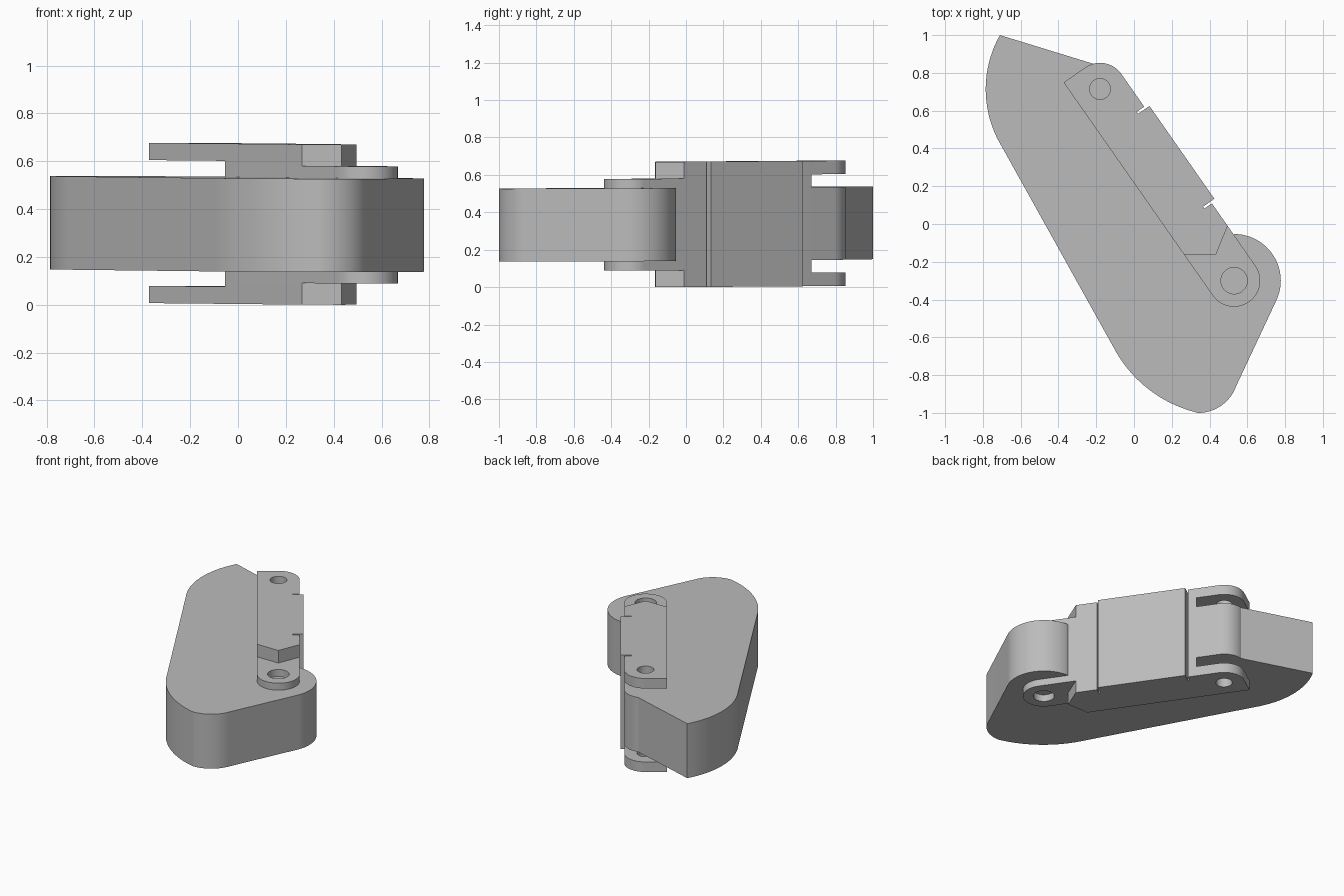
import bpy, bmesh, math
from mathutils import Vector

cube = bpy.data.objects.get("Cube")
if cube:
    bpy.data.objects.remove(cube, do_unlink=True)

grey = bpy.data.materials.new("plain grey")
grey.use_nodes = True
colour = (0.5, 0.5, 0.5, 1)
grey.diffuse_color = colour
grey.node_tree.nodes["Principled BSDF"].inputs["Base Color"].default_value = colour

MID = 0.337                                   # height of the symmetry plane
LOW_PIN = Vector((0.53, -0.30))               # pivot centres of the bracket
HIGH_PIN = Vector((-0.18, 0.715))
ALONG = (HIGH_PIN - LOW_PIN).normalized()
ACROSS = Vector((ALONG.y, -ALONG.x))
SPAN = (HIGH_PIN - LOW_PIN).length
HALF = 0.138                                  # half width of the bracket


def local(s, t):
    """Point from distance along and across the bracket."""
    return LOW_PIN + ALONG * s + ACROSS * t


def arc(centre, radius, start, end, steps=20):
    """Arc with angles measured from ACROSS towards ALONG, in degrees."""
    angles = [math.radians(start + (end - start) * i / steps) for i in range(steps + 1)]
    return [centre + radius * (ACROSS * math.cos(a) + ALONG * math.sin(a)) for a in angles]


def arc_through(p, q, r, steps=20):
    """Arc from p through q to r."""
    p, q, r = Vector(p), Vector(q), Vector(r)
    a, b = q - p, r - p
    d = 2 * a.cross(b)
    c = p + Vector((b.y * a.dot(a) - a.y * b.dot(b), a.x * b.dot(b) - b.x * a.dot(a))) / d
    v = p - c
    first = math.atan2(v.y, v.x)
    w = r - c
    sweep = math.atan2(w.y, w.x) - first
    sweep = (sweep + math.pi) % (2 * math.pi) - math.pi
    return [c + v.length * Vector((math.cos(first + sweep * i / steps),
                                   math.sin(first + sweep * i / steps)))
            for i in range(steps + 1)]


def prism(name, outline, low, high):
    """Extrude an outline upwards, with the slight lean of the whole assembly."""
    bm = bmesh.new()
    bottom = bm.faces.new([bm.verts.new((p.x, p.y, low)) for p in outline])
    top = bmesh.ops.extrude_face_region(bm, geom=[bottom])["geom"]
    for v in top:
        if isinstance(v, bmesh.types.BMVert):
            v.co.z = high
    for v in bm.verts:
        v.co.z += 0.0047 * v.co.y - 0.0034 * v.co.x
    bmesh.ops.recalc_face_normals(bm, faces=bm.faces)
    mesh = bpy.data.meshes.new(name)
    bm.to_mesh(mesh)
    bm.free()
    mesh.materials.append(grey)
    obj = bpy.data.objects.new(name, mesh)
    bpy.context.collection.objects.link(obj)
    return obj


def activate(obj):
    bpy.ops.object.select_all(action="DESELECT")
    obj.select_set(True)
    bpy.context.view_layer.objects.active = obj


def drill(obj, centre, radius):
    """Cut a round vertical hole."""
    cutter = prism("cutter", arc(centre, radius, 0, 351, 39), -1, 2)
    cutter.hide_render = True
    mod = obj.modifiers.new("hole", "BOOLEAN")
    mod.operation, mod.solver, mod.object = "DIFFERENCE", "EXACT", cutter
    activate(obj)
    bpy.ops.object.modifier_apply(modifier=mod.name)
    bpy.data.objects.remove(cutter, do_unlink=True)


# Outer edge with the raised pad between two thin slits
pad_edge = [local(s, t) for s, t in (
    (0.403, HALF), (0.403, 0.09), (0.415, 0.09), (0.415, 0.163),
    (1.015, 0.163), (1.015, 0.09), (1.028, 0.09), (1.028, HALF))]
vee = [local(0.262, -HALF), local(0.168, 0), local(0.257, HALF)]
slant = [local(1.088, HALF), local(0.824, -HALF)]

# Main body
body_outline = (
    [local(0.203, HALF)] + pad_edge + arc(HIGH_PIN, HALF, 0, 70)
    + arc_through((-0.71, 1.0), (-0.785, 0.7), (-0.70, 0.41))
    + arc_through((-0.11, -0.65), (0.02, -0.825), (0.34, -1.0))
    + arc_through((0.34, -1.0), (0.46, -0.963), (0.54, -0.86))[1:]
    + arc(LOW_PIN, 0.247, -59, 54, 32))
parts = [prism("body", body_outline, MID - 0.195, MID + 0.195)]

# Bracket outlines: outer cheek, spacer step and inner pivot lug
cheek = vee + pad_edge + arc(HIGH_PIN, HALF, 0, 90) + [local(SPAN + HALF, -HALF)]
spacer = vee + pad_edge + slant
lug = arc(LOW_PIN, HALF, -180, 0, 32) + pad_edge + slant

# Both sides of the bracket, mirrored about the middle plane
for side, sign in (("upper", 1), ("lower", -1)):
    for name, outline, near, far, pin, radius in (
            ("cheek", cheek, 0.263, 0.335, HIGH_PIN, 0.055),
            ("spacer", spacer, 0.245, 0.263, None, 0),
            ("pivot_lug", lug, 0.195, 0.245, LOW_PIN, 0.07)):
        low, high = sorted((MID + sign * near, MID + sign * far))
        part = prism(side + "_" + name, outline, low, high)
        if pin:
            drill(part, pin, radius)
        parts.append(part)

for part in parts:
    activate(part)
    bpy.ops.object.shade_smooth_by_angle(angle=math.radians(30))
